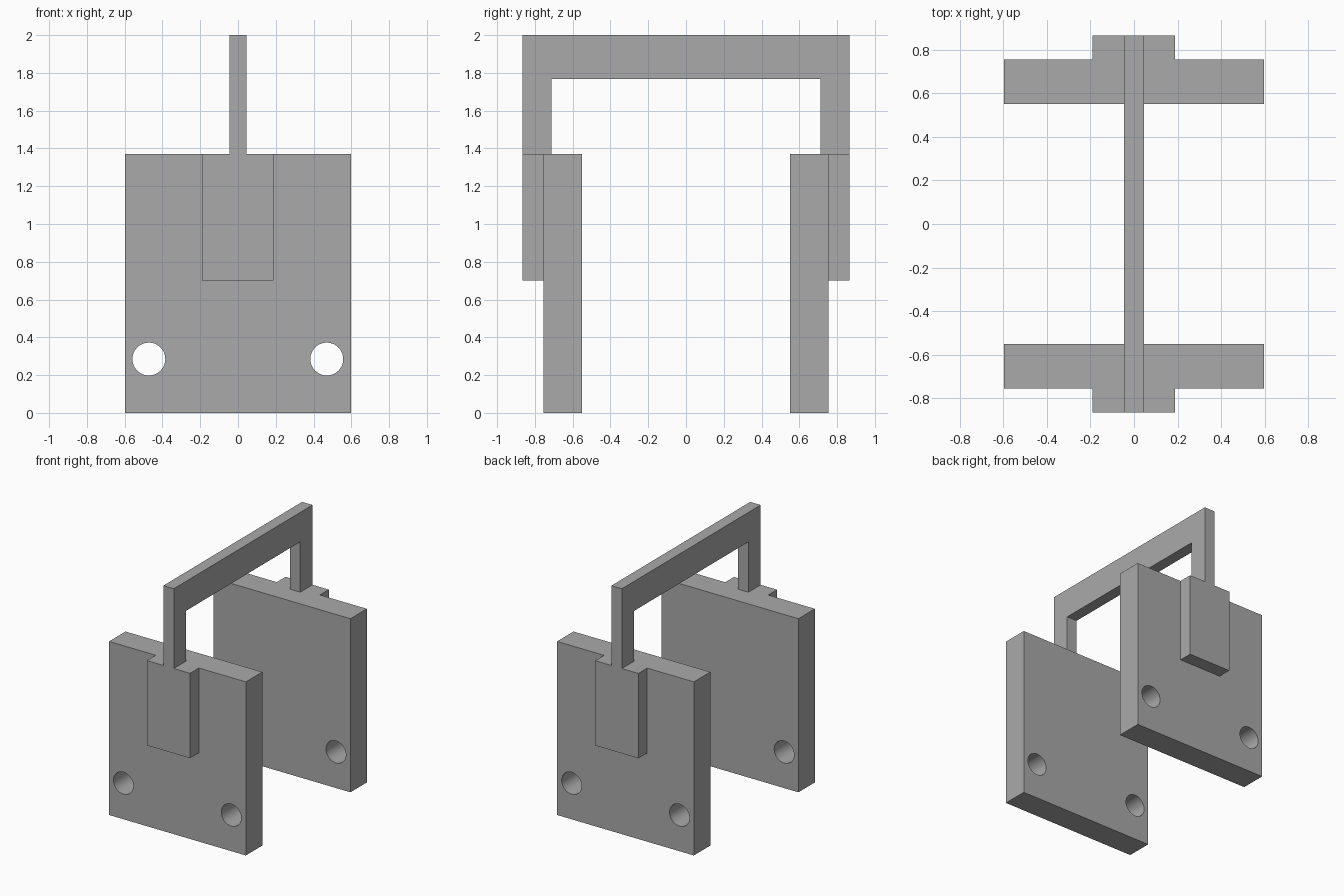
import bpy, bmesh, math
from mathutils import Matrix

cube = bpy.data.objects.get("Cube")
if cube:
    bpy.data.objects.remove(cube, do_unlink=True)

grey = bpy.data.materials.new("plain grey")
grey.use_nodes = True
colour = (0.4, 0.4, 0.4, 1)
grey.diffuse_color = colour
grey.node_tree.nodes["Principled BSDF"].inputs["Base Color"].default_value = colour

PLATE_TOP = 1.37
OUTER = 0.865


def finish(name, bm):
    bmesh.ops.recalc_face_normals(bm, faces=bm.faces)
    mesh = bpy.data.meshes.new(name)
    bm.to_mesh(mesh)
    bm.free()
    mesh.materials.append(grey)
    obj = bpy.data.objects.new(name, mesh)
    bpy.context.collection.objects.link(obj)
    return obj


def box(name, low, high):
    bm = bmesh.new()
    bmesh.ops.create_cube(bm, size=1)
    for v in bm.verts:
        v.co = [a if c < 0 else b for c, a, b in zip(v.co, low, high)]
    return finish(name, bm)


def select_only(obj):
    bpy.ops.object.select_all(action='DESELECT')
    obj.select_set(True)
    bpy.context.view_layer.objects.active = obj


def combine(target, tool, operation):
    select_only(target)
    mod = target.modifiers.new(operation.lower(), 'BOOLEAN')
    mod.operation, mod.solver, mod.object = operation, 'EXACT', tool
    bpy.ops.object.modifier_apply(modifier=mod.name)
    bpy.data.objects.remove(tool, do_unlink=True)


# Upright plates, each with a raised outer pad and two round through holes
for side, label in ((-1, "front"), (1, "back")):
    y0, y1 = sorted((side * 0.55, side * 0.755))
    plate = box(label + "_plate", (-0.597, y0, 0), (0.597, y1, PLATE_TOP))
    y0, y1 = sorted((side * 0.65, side * OUTER))
    pad = box(label + "_pad", (-0.19, y0, 0.7), (0.187, y1, PLATE_TOP))
    combine(plate, pad, 'UNION')
    for x in (-0.472, 0.47):
        bm = bmesh.new()
        bmesh.ops.create_cone(
            bm, cap_ends=True, segments=48, radius1=0.087, radius2=0.087, depth=0.6,
            matrix=Matrix.Translation((x, side * 0.65, 0.285)) @ Matrix.Rotation(math.pi / 2, 4, 'X'))
        hole = finish("hole_cutter", bm)
        hole.hide_render = True
        combine(plate, hole, 'DIFFERENCE')
    select_only(plate)
    bpy.ops.object.shade_smooth_by_angle(angle=math.radians(30))

# Thin bridge handle: an upside-down U profile, extruded sideways
half = [(OUTER, PLATE_TOP), (OUTER, 2), (0.712, 1.767), (0.712, PLATE_TOP)]
profile = half[:2] + [(-y, z) for y, z in half[1::-1]]
profile += [(-y, z) for y, z in half[:1:-1]] + half[2:]
bm = bmesh.new()
face = bm.faces.new([bm.verts.new((-0.046, y, z)) for y, z in profile])
side = bmesh.ops.extrude_face_region(bm, geom=[face])["geom"]
bmesh.ops.translate(bm, vec=(0.091, 0, 0), verts=[g for g in side if isinstance(g, bmesh.types.BMVert)])
finish("bridge_handle", bm)
